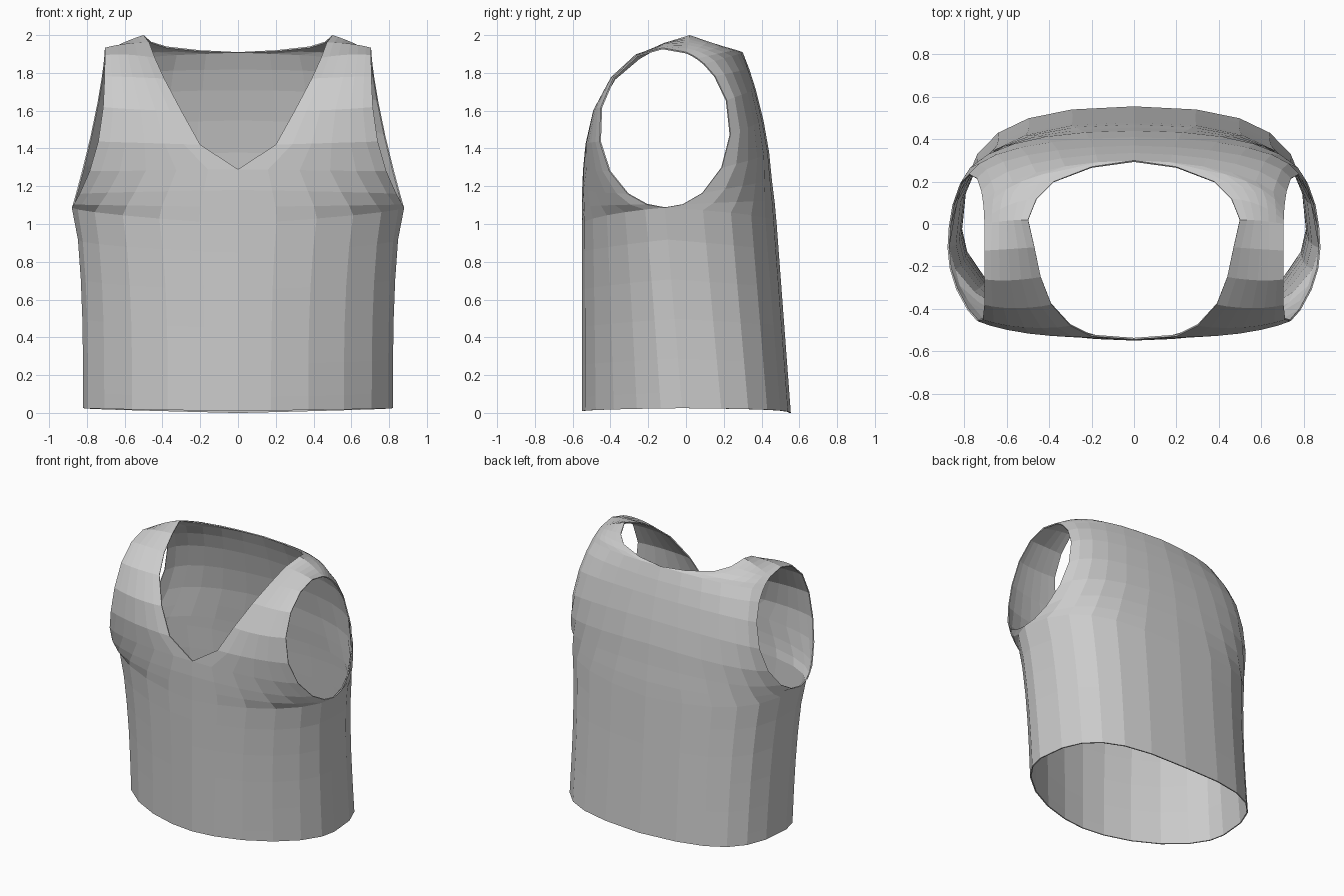
import bpy, bmesh
from math import sin, cos, radians
from mathutils import Vector

if "Cube" in bpy.data.objects:
    bpy.data.objects.remove(bpy.data.objects["Cube"])

COLS = 6          # faces from the centre line to the side, per panel


def armhole(angle, side):
    """Point on the armhole rim; angle from its bottom, side -1 front, +1 back."""
    a = radians(angle)
    y, z = -0.113 + side * 0.35 * sin(a), 1.51 - 0.423 * cos(a)
    drop = max(0, (1.93 - z) / 0.84)
    x = 0.705 + 0.173 * drop ** (3 if side < 0 else 1.4)
    return Vector((x, y, z))


def row_points(inner, corner, outer, weight):
    """Rational curve from the centre/neckline round to the side/armhole."""
    pts = []
    for j in range(COLS + 1):
        t = j / COLS
        a, b, c = (1 - t) ** 2, 2 * weight * t * (1 - t), t * t
        pts.append((a * inner + b * corner + c * outer) / (a + b + c))
    return pts


# Upper rows: armhole angle, corner weight, inner edge point, corner control point
FRONT = [
    (0, .68, (0, -.55, 1.0), (.86, -.55, 1.05)),
    (16, .72, (0, -.55, 1.09), (.80, -.55, 1.1)),
    (34, .72, (0, -.55, 1.18), (.72, -.55, 1.17)),
    (57, .72, (0, -.545, 1.29), (.62, -.55, 1.28)),
    (80, .72, (.2, -.53, 1.42), (.53, -.55, 1.43)),
    (105, .72, (.3, -.48, 1.6), (.53, -.52, 1.6)),
    (130, .72, (.39, -.38, 1.77), (.57, -.42, 1.78)),
    (155, .72, (.44, -.25, 1.88), (.6, -.28, 1.91)),
    (178, .72, (.47, -.11, 1.96), (.6, -.12, 1.965)),
    (199, 1, (.5, .02, 2.0), (.6, .02, 1.97)),
]
BACK = [
    (0, 1.2, (0, .48, 1.0), (.86, .48, 1.05)),
    (16, 1.15, (0, .47, 1.11), (.82, .47, 1.13)),
    (35, 1.1, (0, .455, 1.23), (.78, .455, 1.23)),
    (60, 1, (0, .44, 1.38), (.73, .44, 1.36)),
    (85, 1, (0, .41, 1.55), (.68, .40, 1.54)),
    (110, .9, (0, .37, 1.71), (.65, .36, 1.71)),
    (130, .9, (0, .335, 1.82), (.62, .325, 1.82)),
    (143, .9, (0, .30, 1.91), (.58, .29, 1.90)),
    (150, 1, (.2, .27, 1.92), (.6, .24, 1.92)),
    (155, 1, (.38, .2, 1.94), (.6, .18, 1.94)),
    (158, 1, (.46, .12, 1.965), (.6, .11, 1.96)),
    (161, 1, (.5, .02, 2.0), (.6, .02, 1.97)),
]


def add_panel(bm, upper, side):
    rows = []
    # body below the armhole
    for z in (0, .08, .25, .45, .65, .85):
        x = .82 + .058 * (z / 1.09) ** 3
        y = -.55 if side < 0 else .555 - .075 * z
        w = .58 + .09 * z ** 3 if side < 0 else 1.3 - .1 * z
        z_mid = z + (.01 if side < 0 and z == 0 else 0)
        rows.append(row_points(Vector((0, y, z_mid)), Vector((x, y, z + .02)),
                               Vector((x, -.02 - .09 * z, .025 + z * 1.05)), w))
    # chest or shoulder blades, up to the shoulder ridge
    for angle, w, inner, corner in upper:
        rows.append(row_points(Vector(inner), Vector(corner), armhole(angle, side), w))
    grid = [[bm.verts.new(p) for p in r] for r in rows]
    for lo, hi in zip(grid, grid[1:]):
        for j in range(COLS):
            quad = [lo[j], lo[j + 1], hi[j + 1], hi[j]]
            bm.faces.new(quad if side < 0 else quad[::-1])


# Half vest: front and back panels welded at side seam and shoulder
bm = bmesh.new()
add_panel(bm, FRONT, -1)
add_panel(bm, BACK, 1)
bmesh.ops.remove_doubles(bm, verts=bm.verts, dist=0.004)
mesh = bpy.data.meshes.new("vest")
bm.to_mesh(mesh)
bm.free()
vest = bpy.data.objects.new("vest", mesh)
bpy.context.collection.objects.link(vest)

# Mirrored left half and thin cloth thickness
mirror = vest.modifiers.new("mirror", 'MIRROR')
mirror.use_axis[0] = True
mirror.use_clip = True
cloth = vest.modifiers.new("cloth", 'SOLIDIFY')
cloth.thickness = 0.008
cloth.offset = -1
